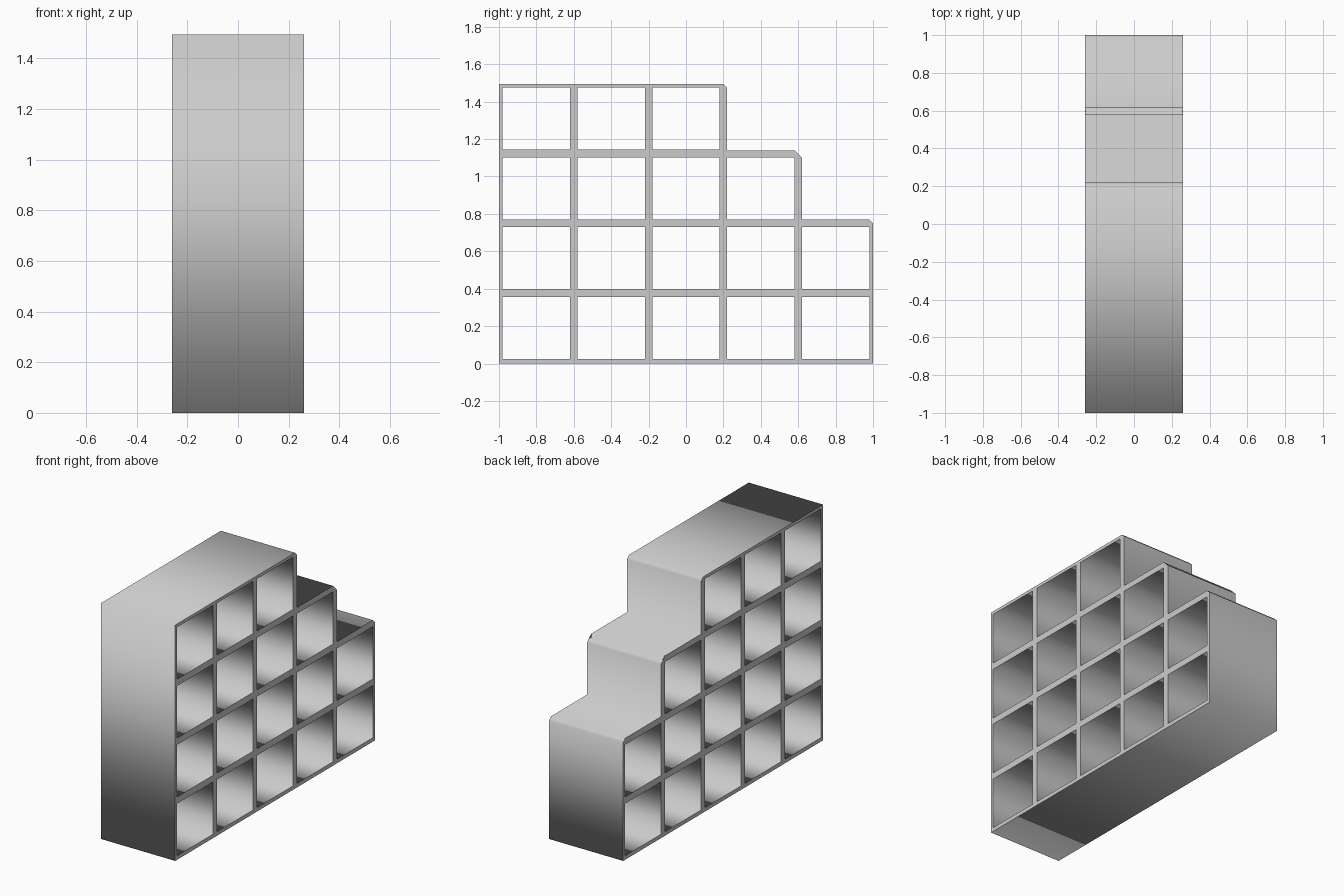
import bpy
from math import radians

if "Cube" in bpy.data.objects:
    bpy.data.objects.remove(bpy.data.objects["Cube"])

HALF_DEPTH = 0.26
CELL_Y, CELL_Z = 0.36, 0.331
PITCH_Y, PITCH_Z = 0.4, 0.373
ROWS = (5, 5, 4, 3)          # open cells per row, bottom to top


def extrude_profile(name, loops, x0, x1):
    """Extrude closed (y, z) loops from x0 to x1; inner loops become holes."""
    curve = bpy.data.curves.new(name, 'CURVE')
    curve.dimensions = '2D'
    curve.fill_mode = 'BOTH'
    curve.extrude = (x1 - x0) / 2
    for loop in loops:
        spline = curve.splines.new('POLY')
        spline.points.add(len(loop) - 1)
        for point, (y, z) in zip(spline.points, loop):
            point.co = (y, z, 0, 1)
        spline.use_cyclic_u = True
    obj = bpy.data.objects.new(name, curve)
    obj.location.x = (x0 + x1) / 2
    obj.rotation_euler = (radians(90), 0, radians(90))
    bpy.context.collection.objects.link(obj)
    bpy.ops.object.select_all(action='DESELECT')
    obj.select_set(True)
    bpy.context.view_layer.objects.active = obj
    bpy.ops.object.convert(target='MESH')
    return obj


# Stepped outline with chamfered step corners and a small ledge on the middle step
outline = [(-1, 0), (1, 0), (1, 0.75), (0.98, 0.77), (0.62, 0.77),
           (0.62, 1.10), (0.60, 1.12), (0.58, 1.12), (0.58, 1.14), (0.22, 1.14),
           (0.22, 1.475), (0.20, 1.495), (-1, 1.495)]

# Open compartments
cells = []
for row, count in enumerate(ROWS):
    for col in range(count):
        y = -0.98 + col * PITCH_Y
        z = 0.025 + row * PITCH_Z
        cells.append([(y, z), (y + CELL_Y, z),
                      (y + CELL_Y, z + CELL_Z), (y, z + CELL_Z)])

extrude_profile("stepped_shelf_frame", [outline] + cells, -HALF_DEPTH, HALF_DEPTH)

# Thin mitre tips closing both ends of the middle ledge
tip = [(0.58, 1.12), (0.60, 1.12), (0.58, 1.14)]
for side, x in (("left", -HALF_DEPTH), ("right", HALF_DEPTH - 0.004)):
    extrude_profile(f"ledge_tip_{side}", [tip], x, x + 0.004)
